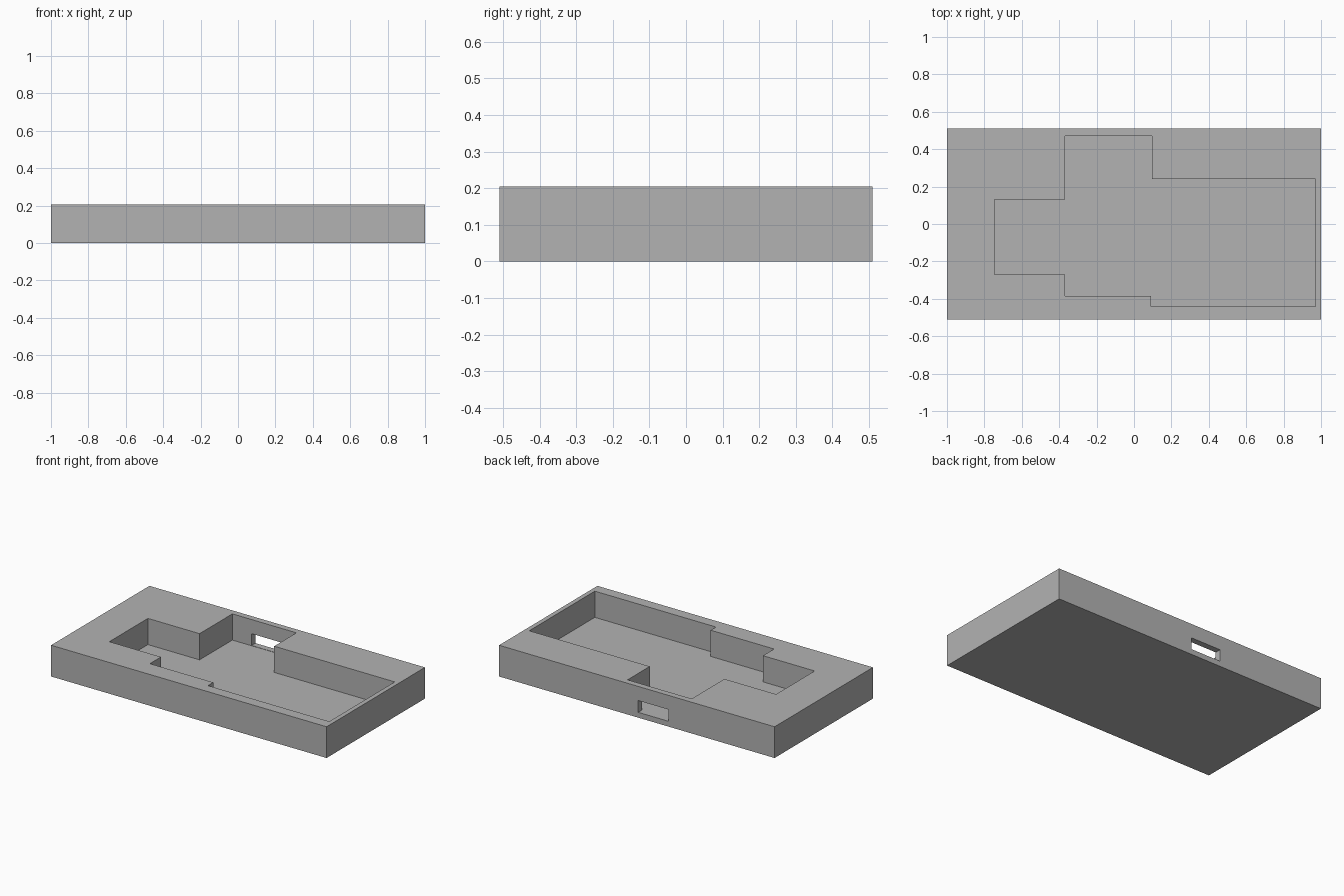
import bpy
import bmesh

cube = bpy.data.objects.get("Cube")
if cube:
    bpy.data.objects.remove(cube, do_unlink=True)

HEIGHT, FLOOR = 0.205, 0.033
GREY = (0.45, 0.45, 0.45, 1.0)

grey = bpy.data.materials.new("plain grey")
grey.use_nodes = True
grey.diffuse_color = GREY
grey.node_tree.nodes["Principled BSDF"].inputs["Base Color"].default_value = GREY


def prism(name, outline, z0, z1):
    """Extrude a flat outline from z0 up to z1."""
    bm = bmesh.new()
    base = bm.faces.new([bm.verts.new((x, y, z0)) for x, y in outline])
    top = bmesh.ops.extrude_face_region(bm, geom=[base])["geom"]
    moved = [v for v in top if isinstance(v, bmesh.types.BMVert)]
    bmesh.ops.translate(bm, verts=moved, vec=(0, 0, z1 - z0))
    bmesh.ops.recalc_face_normals(bm, faces=bm.faces)
    mesh = bpy.data.meshes.new(name)
    bm.to_mesh(mesh)
    bm.free()
    mesh.materials.append(grey)
    obj = bpy.data.objects.new(name, mesh)
    bpy.context.collection.objects.link(obj)
    return obj


def rectangle(x0, x1, y0, y1):
    return [(x0, y0), (x1, y0), (x1, y1), (x0, y1)]


# Solid block
tray = prism("tray", rectangle(-1, 1, -0.51, 0.51), 0, HEIGHT)

# Stepped pocket, open at the top
pocket = prism("pocket_cutter", [
    (-0.745, -0.27), (-0.37, -0.27), (-0.37, -0.385), (0.09, -0.385),
    (0.09, -0.44), (0.97, -0.44), (0.97, 0.24), (0.095, 0.24),
    (0.095, 0.47), (-0.37, 0.47), (-0.37, 0.13), (-0.745, 0.13)],
    FLOOR, HEIGHT + 0.1)

# Port through the thin back wall, just above the pocket floor
port = prism("port_cutter", rectangle(-0.23, -0.01, 0.42, 0.6), FLOOR + 0.002, 0.112)

for cutter in (pocket, port):
    cutter.hide_render = True
    cut = tray.modifiers.new(cutter.name, 'BOOLEAN')
    cut.operation = 'DIFFERENCE'
    cut.solver = 'EXACT'
    cut.object = cutter

# Bake the cuts and drop the cutters
bpy.context.view_layer.update()
graph = bpy.context.evaluated_depsgraph_get()
result = bpy.data.meshes.new_from_object(tray.evaluated_get(graph))
tray.modifiers.clear()
tray.data = result
for cutter in (pocket, port):
    bpy.data.objects.remove(cutter, do_unlink=True)
